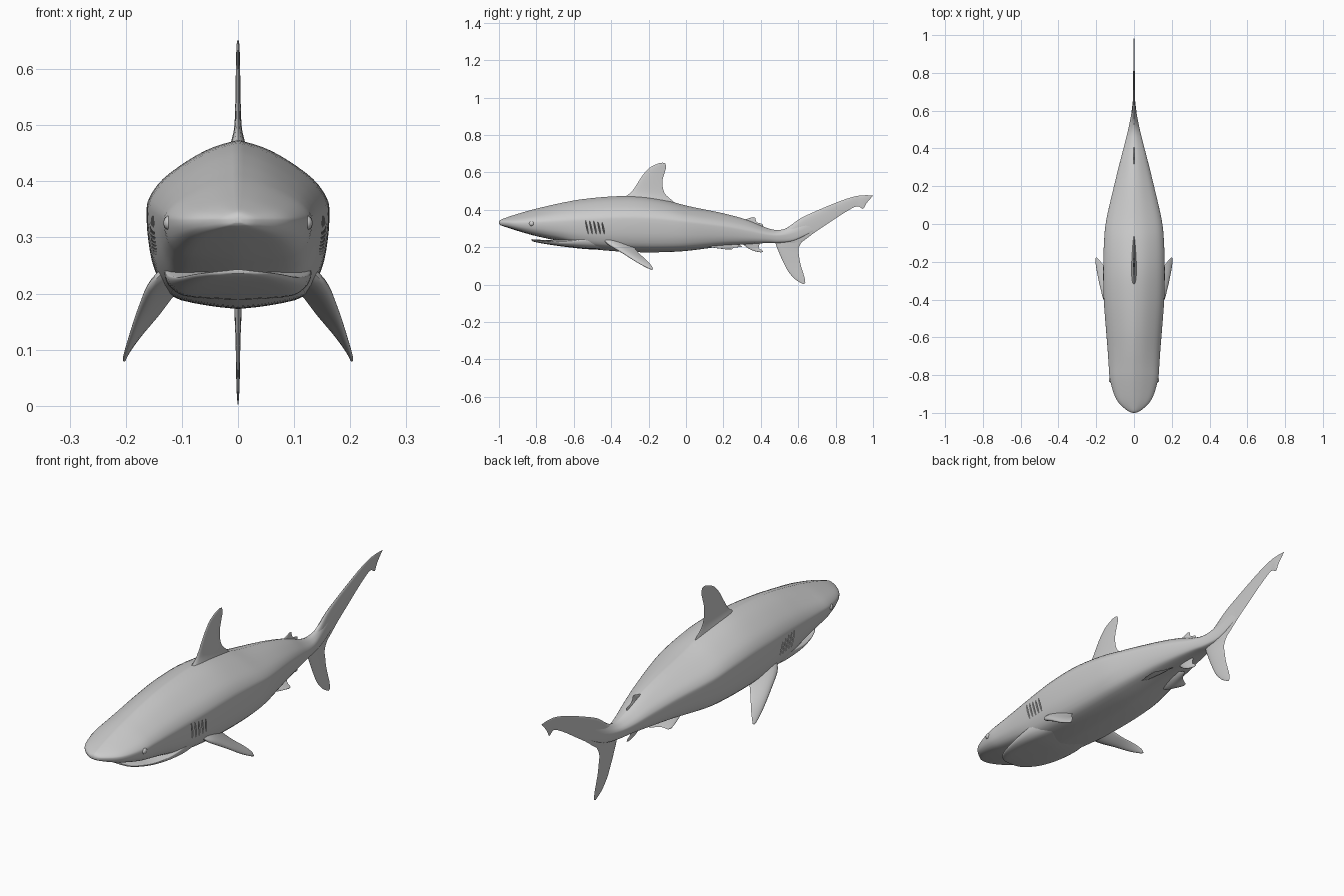
import bpy, bmesh, math
from mathutils import Vector, Matrix

if "Cube" in bpy.data.objects:
    bpy.data.objects.remove(bpy.data.objects["Cube"])


def spline(points, steps):
    """Catmull-Rom interpolation through tuples of any length."""
    pts = [Vector(p) for p in points]
    out = []
    for i in range(len(pts) - 1):
        a, b, c, d = pts[max(i - 1, 0)], pts[i], pts[i + 1], pts[min(i + 2, len(pts) - 1)]
        for s in range(steps):
            t = s / steps
            out.append(0.5 * (2 * b + (c - a) * t + (2 * a - 5 * b + 4 * c - d) * t ** 2
                              + (3 * b - a - 3 * c + d) * t ** 3))
    return out + [pts[-1]]


def finish(name, bm, mirror=False):
    bmesh.ops.recalc_face_normals(bm, faces=bm.faces)
    me = bpy.data.meshes.new(name)
    bm.to_mesh(me)
    bm.free()
    ob = bpy.data.objects.new(name, me)
    bpy.context.collection.objects.link(ob)
    if mirror:
        ob.modifiers.new("mirror", 'MIRROR').use_mirror_merge = False
    smooth(ob)
    return ob


def smooth(ob):
    bpy.ops.object.select_all(action='DESELECT')
    ob.select_set(True)
    bpy.context.view_layer.objects.active = ob
    bpy.ops.object.shade_smooth_by_angle(angle=math.radians(50))


def loft(name, rings, mirror=False):
    bm = bmesh.new()
    loops = [[bm.verts.new(p) for p in r] for r in rings]
    n = len(loops[0])
    for a, b in zip(loops, loops[1:]):
        for i in range(n):
            j = (i + 1) % n
            bm.faces.new((a[i], a[j], b[j], b[i]))
    bm.faces.new(loops[0])
    bm.faces.new(loops[-1])
    return finish(name, bm, mirror)


# Cross-section: ridged back, full sides, flattened belly
HALF = spline([(0, 1), (.27, .9), (.53, .73), (.82, .46), (.97, .2), (1, 0),
               (.98, -.3), (.91, -.6), (.74, -.86), (.36, -.96), (0, -1)], 3)
SECTION = [(p[0], p[1]) for p in HALF] + [(-p[0], p[1]) for p in HALF[-2:0:-1]]


def hull(name, stations, steps=4):
    """Stations are (y, half width, top z, widest z, bottom z)."""
    rings = []
    for y, w, top, mid, bot in spline(stations, steps):
        rings.append([(x * w, y, mid + s * ((top - mid) if s > 0 else (mid - bot)))
                      for x, s in SECTION])
    return loft(name, rings)


def fin(name, sections, mirror=False, steps=4, n=20):
    """Sections are (leading xyz, trailing xyz, half thickness) from root to tip."""
    secs = spline([(*a, *b, t) for a, b, t in sections], steps)
    mids = [(Vector(s[0:3]) + Vector(s[3:6])) / 2 for s in secs]
    rings = []
    for i, s in enumerate(secs):
        a, b, t = Vector(s[0:3]), Vector(s[3:6]), s[6]
        span = mids[min(i + 1, len(mids) - 1)] - mids[max(i - 1, 0)]
        nrm = (b - a).cross(span).normalized()
        ring = []
        for k in range(n):
            ang = 2 * math.pi * k / n
            c = (1 - math.cos(ang)) / 2
            ring.append(a.lerp(b, c) + nrm * t * math.sin(ang) * (1.2 - .8 * c))
        rings.append(ring)
    return loft(name, rings, mirror)


def flat_fin(name, sections):
    """Fin in the centre plane: (lead y, lead z, trail y, trail z, half thickness)."""
    return fin(name, [((0, a, b), (0, c, d), t) for a, b, c, d, t in sections])


# Body from snout to tail stalk
body = hull("body", [
    (-1.0, .006, .336, .331, .326), (-.99, .032, .347, .331, .317),
    (-.95, .078, .362, .329, .303), (-.9, .106, .378, .327, .287),
    (-.82, .128, .401, .327, .264), (-.75, .134, .418, .328, .248),
    (-.66, .14, .438, .33, .228), (-.55, .149, .457, .335, .197),
    (-.4, .16, .471, .343, .18), (-.25, .163, .472, .345, .173),
    (-.1, .159, .448, .337, .174), (.02, .147, .418, .325, .182),
    (.2, .106, .381, .304, .205), (.33, .074, .345, .282, .216),
    (.43, .048, .304, .264, .222), (.5, .031, .292, .26, .222),
    (.58, .015, .318, .272, .235), (.68, .003, .36, .315, .285)])

# Gill slits cut into both flanks
bm = bmesh.new()
for side in (-1, 1):
    for i in range(5):
        m = (Matrix.Translation((side * .158, -.53 + i * .022, .308 - i * .002))
             @ Matrix.Rotation(math.radians(12), 4, 'X')
             @ Matrix.Rotation(math.radians(side * 6), 4, 'Y')
             @ Matrix.Diagonal((.02, .0035, .046 - i * .003, 1)))
        bmesh.ops.create_uvsphere(bm, u_segments=12, v_segments=8, radius=1, matrix=m)
cutter = finish("gill_cutter", bm)
cutter.hide_render = True
mod = body.modifiers.new("gills", 'BOOLEAN')
mod.object, mod.operation, mod.solver = cutter, 'DIFFERENCE', 'EXACT'
bpy.context.view_layer.objects.active = body
bpy.ops.object.modifier_apply(modifier="gills")
bpy.data.objects.remove(cutter)
smooth(body)

# Lower jaw, set back under the snout
hull("lower_jaw", [
    (-.826, .02, .243, .24, .236), (-.815, .05, .242, .237, .23),
    (-.78, .08, .24, .233, .222), (-.72, .105, .238, .228, .212),
    (-.63, .125, .25, .23, .2), (-.52, .13, .27, .24, .189),
    (-.4, .11, .27, .24, .19)])

# Eyes
bm = bmesh.new()
bmesh.ops.create_uvsphere(bm, u_segments=16, v_segments=10, radius=1,
                          matrix=Matrix.Translation((.122, -.825, .326))
                          @ Matrix.Diagonal((.011, .014, .013, 1)))
finish("eyes", bm, True)

# Main and second back fins
flat_fin("dorsal_fin", [
    (-.37, .44, -.03, .41, .03), (-.31, .48, -.07, .447, .014),
    (-.28, .51, -.115, .49, .007), (-.235, .58, -.126, .55, .005),
    (-.195, .624, -.114, .6, .004), (-.15, .647, -.106, .63, .003),
    (-.125, .652, -.112, .649, .001)])
flat_fin("second_dorsal_fin", [
    (.24, .33, .40, .295, .015), (.28, .341, .412, .321, .006),
    (.325, .351, .378, .334, .004), (.357, .361, .371, .357, .001)])

# Tail fin lobes
flat_fin("upper_tail_lobe", [
    (.46, .284, .49, .23, .02), (.53, .298, .57, .205, .016),
    (.61, .353, .625, .232, .009), (.69, .391, .695, .284, .006),
    (.77, .425, .775, .337, .005), (.85, .456, .845, .383, .004),
    (.91, .473, .914, .419, .003), (.938, .476, .946, .405, .003),
    (.965, .478, .964, .434, .002), (1.0, .476, .996, .471, .001)])
flat_fin("lower_tail_lobe", [
    (.47, .255, .635, .25, .012), (.482, .21, .602, .197, .009),
    (.5, .165, .605, .15, .007), (.52, .12, .612, .11, .005),
    (.548, .068, .624, .07, .004), (.587, .026, .634, .037, .003),
    (.627, .002, .638, .008, .001)])

# Chest fins
fin("pectoral_fins", [
    ((.10, -.46, .26), (.08, -.27, .235), .022),
    ((.152, -.42, .22), (.112, -.275, .2), .016),
    ((.177, -.34, .17), (.14, -.246, .163), .011),
    ((.194, -.26, .118), (.172, -.205, .125), .007),
    ((.203, -.205, .088), (.193, -.182, .097), .004),
    ((.204, -.183, .079), (.2, -.177, .082), .002)], True)

# Paired hind fins
fin("pelvic_fins", [
    ((.045, .09, .225), (.02, .25, .222), .01),
    ((.06, .12, .204), (.03, .3, .204), .006),
    ((.076, .17, .195), (.055, .26, .198), .004),
    ((.088, .225, .188), (.084, .245, .188), .002)], True)

# Fin under the tail stalk
flat_fin("anal_fin", [
    (.29, .23, .4, .235, .012), (.315, .207, .39, .206, .006),
    (.345, .187, .39, .194, .004), (.375, .177, .405, .185, .003),
    (.4, .172, .413, .176, .001)])
